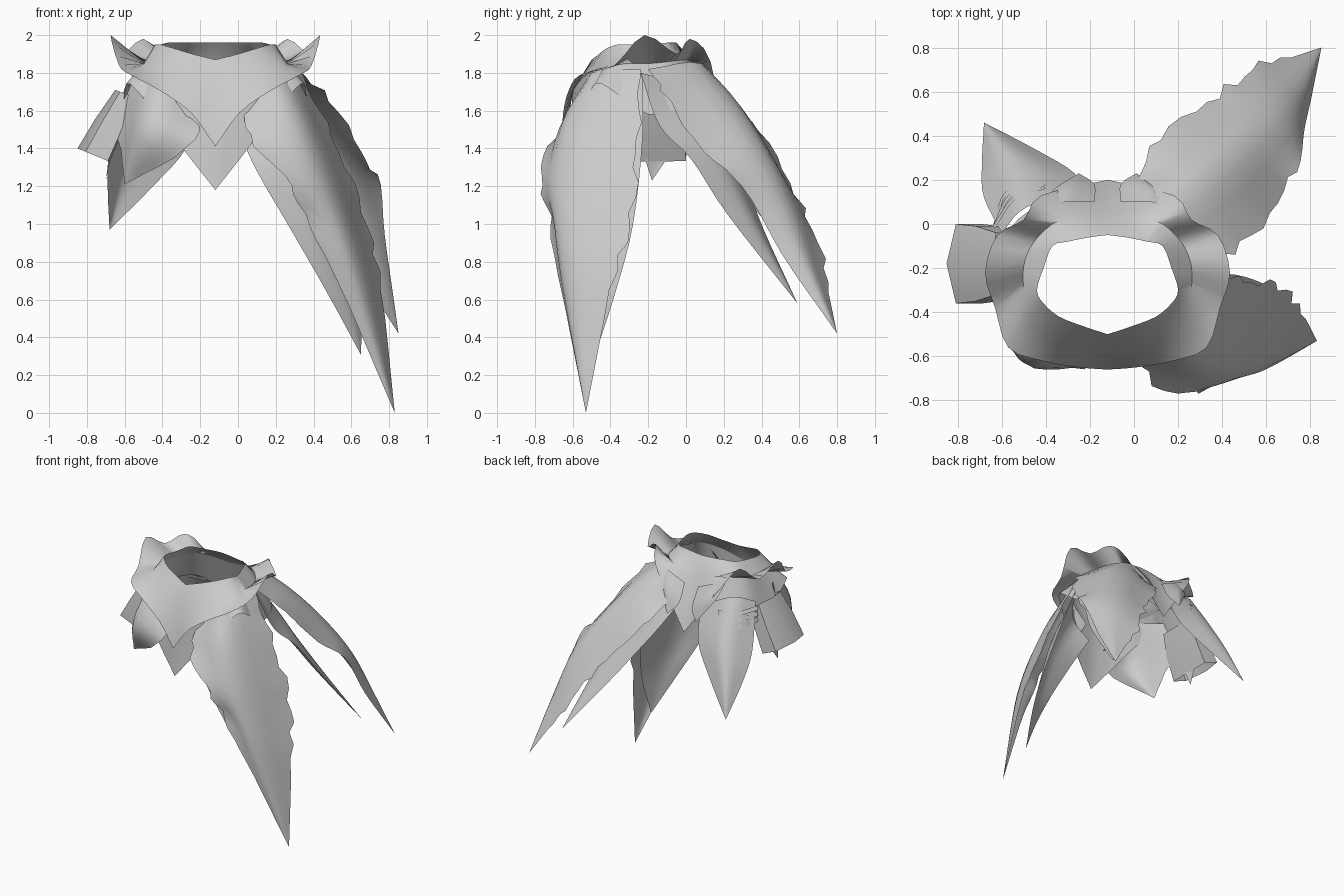
import bpy, math, random
from mathutils import Vector

if "Cube" in bpy.data.objects:
    bpy.data.objects.remove(bpy.data.objects["Cube"])
random.seed(4)

cloth = bpy.data.materials.new("grey_cloth")
cloth.use_nodes = True
GREY = (0.6, 0.6, 0.6, 1)
cloth.diffuse_color = GREY
cloth.node_tree.nodes["Principled BSDF"].inputs["Base Color"].default_value = GREY


def spline(points, steps):
    """Catmull-Rom samples through the points."""
    pts = [Vector(p) for p in points]
    ext = [2 * pts[0] - pts[1]] + pts + [2 * pts[-1] - pts[-2]]
    out = []
    for i in range(len(pts) - 1):
        a, b, c, d = ext[i:i + 4]
        for k in range(steps):
            t = k / steps
            out.append(0.5 * (2 * b + (c - a) * t + (2 * a - 5 * b + 4 * c - d) * t * t
                              + (3 * b - a - 3 * c + d) * t ** 3))
    return out + [pts[-1]]


def build(name, grid, angle=50, closed=False):
    """Skin a grid of points into a smooth sheet."""
    n = len(grid[0])
    verts = [v for row in grid for v in row]
    faces = []
    for i in range(len(grid) - 1):
        for j in range(n if closed else n - 1):
            k = (j + 1) % n
            faces.append((i * n + j, i * n + k, (i + 1) * n + k, (i + 1) * n + j))
    me = bpy.data.meshes.new(name)
    me.from_pydata(verts, [], faces)
    me.materials.append(cloth)
    ob = bpy.data.objects.new(name, me)
    bpy.context.collection.objects.link(ob)
    bpy.ops.object.select_all(action='DESELECT')
    ob.select_set(True)
    bpy.context.view_layer.objects.active = ob
    # Weld the collapsed tips
    bpy.ops.object.mode_set(mode='EDIT')
    bpy.ops.mesh.select_all(action='SELECT')
    bpy.ops.mesh.remove_doubles(threshold=0.0005)
    bpy.ops.object.mode_set(mode='OBJECT')
    bpy.ops.object.shade_smooth_by_angle(angle=math.radians(angle))


def leaf(name, rows, tip, jag=0.0):
    """Curved pointed panel: rows of (edge, middle, edge), optional torn edges."""
    cols = [spline([r[k] for r in rows] + [tip], 4) for k in range(3)]
    grid = []
    for i, tri in enumerate(zip(*cols)):
        row = spline(tri, 4)
        if jag and 1 < i < len(cols[0]) - 4:
            side = (row[-1] - row[0]).normalized()
            for e, s in ((0, -1), (-1, 1)):
                row[e] = row[e] + side * s * jag * random.uniform(-0.6, 1.2)
        grid.append(row)
    build(name, grid)


def ring(name, loops, steps, angle=60):
    """Half loops (front to back), mirrored about the neck centre line."""
    grid = []
    for half in loops:
        right = spline(half, steps)
        full = right + [Vector((-p.x, p.y, p.z)) for p in right[-2:0:-1]]
        grid.append([p + Vector((-0.12, 0, 0)) for p in full])
    build(name, grid, angle, closed=True)


# Collar: neck edge, valley, and scalloped flare with points front and back
neck = [(0, -.5, 1.87), (.12, -.46, 1.9), (.22, -.42, 1.93), (.29, -.36, 1.95),
        (.32, -.3, 1.95), (.29, -.2, 1.95), (.25, -.1, 1.96), (.18, -.08, 1.96),
        (.08, -.06, 1.96), (0, -.05, 1.96)]
valley = [(0, -.6, 1.7), (.16, -.57, 1.76), (.29, -.5, 1.81), (.37, -.4, 1.84),
          (.38, -.3, 1.85), (.38, -.19, 1.85), (.34, -.09, 1.86), (.25, 0, 1.87),
          (.14, .03, 1.86), (0, .05, 1.84)]
flare = [(0, -.66, 1.41), (.13, -.65, 1.59), (.3, -.62, 1.71), (.45, -.56, 1.79),
         (.51, -.38, 1.84), (.555, -.22, 2.0), (.5, -.05, 1.9), (.38, .02, 1.98),
         (.28, .14, 1.84), (.13, .22, 1.6), (0, .2, 1.43)]
flare = flare[:8] + [(.3, .13, 1.86), flare[-1]]
hem = [(0, -.64, 1.18), (.15, -.61, 1.37), (.3, -.56, 1.57), (.45, -.48, 1.74),
       (.48, -.38, 1.7), (.48, -.2, 1.58), (.44, -.02, 1.62), (.32, .08, 1.64),
       (.2, .12, 1.6), (0, .16, 1.52)]
ring("collar", [neck, valley, flare], 3)
ring("under_collar", [valley, hem], 3)

# Small lobes either side of the back point of the collar
for s, label in ((1, "left"), (-1, "right")):
    rows = [[(.28, .06, 1.86), (.2, .1, 1.84), (.06, .1, 1.78)],
            [(.25, .15, 1.74), (.17, .18, 1.72), (.06, .18, 1.64)]]
    leaf(label + "_back_lobe", [[(-.12 + s * x, y, z) for x, y, z in r] for r in rows],
         (-.12 + s * .13, .23, 1.56))

# Long front panel on the left, two layers
leaf("front_panel", [
    [(.02, -.53, 1.64), (.2, -.5, 1.8), (.33, -.24, 1.82)],
    [(.06, -.68, 1.47), (.32, -.62, 1.55), (.43, -.25, 1.6)],
    [(.25, -.77, 1.25), (.46, -.65, 1.25), (.57, -.27, 1.3)],
    [(.36, -.71, 1.05), (.57, -.65, .95), (.68, -.31, .98)],
    [(.52, -.67, .72), (.66, -.62, .65), (.76, -.4, .65)]], (.83, -.53, 0), .03)
leaf("front_panel_lining", [
    [(0, -.52, 1.5), (.18, -.5, 1.64), (.32, -.23, 1.8)],
    [(.1, -.62, 1.28), (.35, -.55, 1.33), (.46, -.23, 1.45)],
    [(.28, -.62, .97), (.46, -.55, .95), (.6, -.28, 1.0)],
    [(.47, -.57, .64), (.57, -.5, .65), (.66, -.37, .65)]], (.65, -.48, .31))

# Long back panel on the left, two layers
leaf("back_panel", [
    [(0, .18, 1.66), (.15, .08, 1.85), (.32, -.2, 1.82)],
    [(.13, .37, 1.5), (.32, .22, 1.68), (.48, -.08, 1.65)],
    [(.34, .54, 1.22), (.5, .37, 1.44), (.65, .1, 1.38)],
    [(.5, .67, .97), (.66, .52, 1.14), (.75, .3, 1.2)],
    [(.67, .74, .7), (.77, .64, .8), (.79, .5, .85)]], (.85, .8, .42), .035)
leaf("back_panel_lining", [
    [(.02, .12, 1.55), (.17, .03, 1.72), (.33, -.24, 1.8)],
    [(.12, .22, 1.38), (.27, .13, 1.52), (.42, -.14, 1.52)],
    [(.24, .32, 1.2), (.38, .2, 1.32), (.5, .03, 1.34)],
    [(.42, .42, .95), (.52, .36, 1.0), (.6, .22, 1.05)]], (.7, .59, .58))

# Short panels on the right
leaf("short_back_panel", [
    [(-.6, -.04, 1.72), (-.48, .08, 1.77), (-.22, .12, 1.65)],
    [(-.68, .12, 1.4), (-.52, .26, 1.48), (-.27, .23, 1.41)],
    [(-.69, .26, 1.2), (-.6, .36, 1.25), (-.45, .34, 1.2)]], (-.68, .46, .97))
leaf("short_front_panel", [
    [(-.58, -.28, 1.76), (-.42, -.5, 1.78), (-.2, -.54, 1.6)],
    [(-.62, -.35, 1.46), (-.5, -.63, 1.5), (-.27, -.66, 1.4)]],
    (-.6, -.48, 1.21), .03)

# Binding strips over the top of the short back panel
for i in range(3):
    z = 1.7 - .045 * i
    o = .015 * i
    top = spline([(-.63, -.02, z), (-.54 - o, .11 + o, z - .02), (-.4, .16 + o, z - .03)], 4)
    build("binding_strip_%d" % (i + 1), [top, [p + Vector((-.01, .01, -.03)) for p in top]])

# Open flattened sleeve on the right
outline = [(1, 0), (.5, 1), (-.9, 1), (-1, 0), (-.9, -1), (.5, -1)]
sleeve = [[(cx - rx * u, -.18 + ry * v, cz + rz * u) for u, v in outline]
          for cx, cz, rx, rz, ry in ((-.6, 1.69, .05, .02, .14), (-.68, 1.53, .075, .028, .17),
                                     (-.765, 1.365, .085, .035, .18))]
build("sleeve", sleeve, 70, closed=True)
leaf("sleeve_tatter", [[(-.62, -.25, 1.52), (-.65, -.15, 1.54), (-.62, -.02, 1.5)],
                       [(-.67, -.22, 1.36), (-.68, -.15, 1.37), (-.67, -.08, 1.38)]],
     (-.7, -.18, 1.23))
